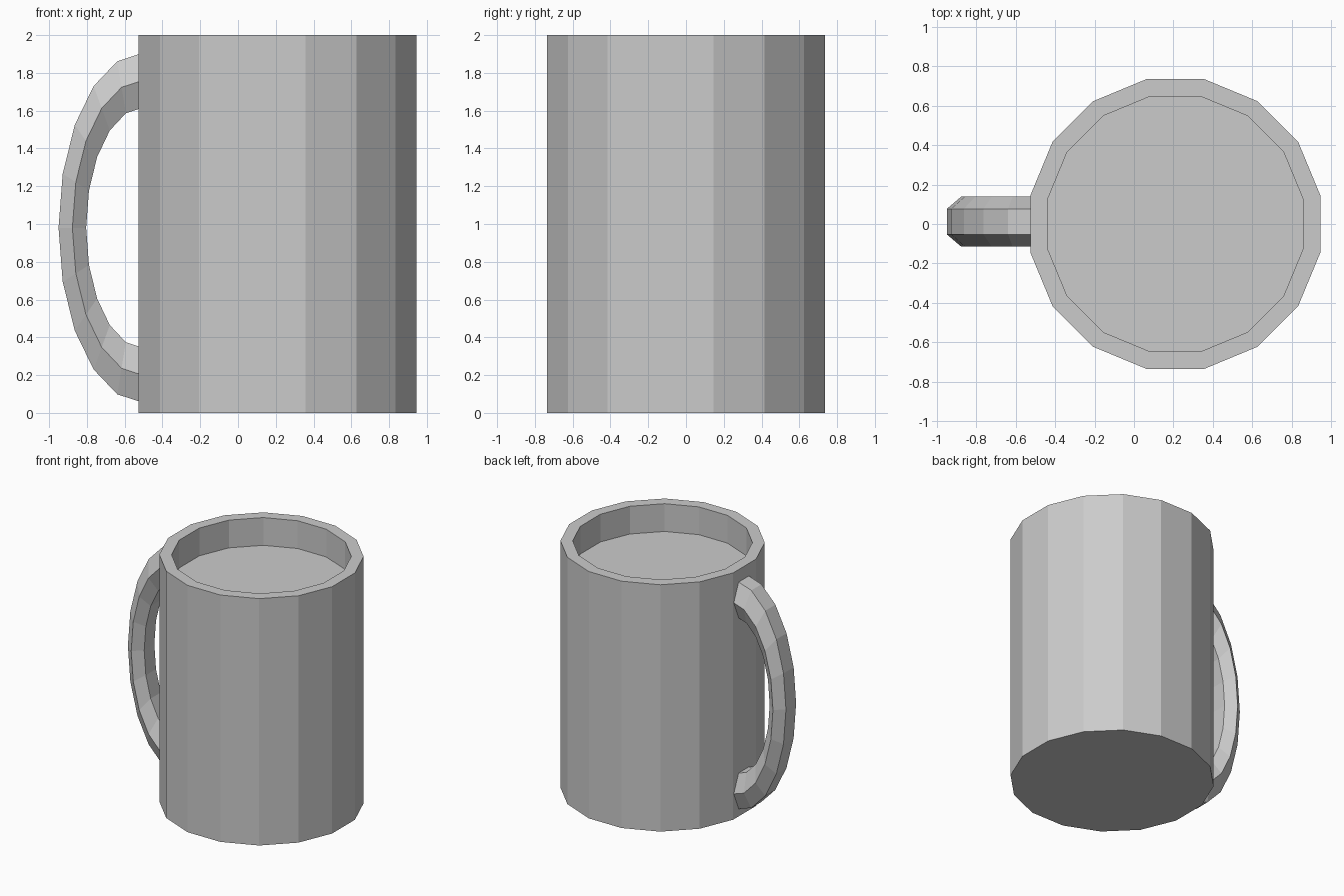
import bpy, bmesh
from math import sin, cos, pi

cube = bpy.data.objects.get("Cube")
if cube:
    bpy.data.objects.remove(cube, do_unlink=True)

grey = bpy.data.materials.new("plain_grey")
grey.use_nodes = True
colour = (0.6, 0.6, 0.6, 1)
grey.diffuse_color = colour
grey.node_tree.nodes["Principled BSDF"].inputs["Base Color"].default_value = colour


def add_object(name, bm):
    bmesh.ops.recalc_face_normals(bm, faces=bm.faces)
    mesh = bpy.data.meshes.new(name)
    bm.to_mesh(mesh)
    bm.free()
    mesh.materials.append(grey)
    obj = bpy.data.objects.new(name, mesh)
    bpy.context.collection.objects.link(obj)
    return obj


def loft(bm, rings, closed):
    """Join consecutive rings of points with quads and cap both ends."""
    loops = [[bm.verts.new(p) for p in ring] for ring in rings]
    for a, b in zip(loops, loops[1:]):
        for i in range(len(a)):
            j = (i + 1) % len(a)
            bm.faces.new((a[i], a[j], b[j], b[i]))
    if closed:
        bm.faces.new(loops[0])
        bm.faces.new(loops[-1])


# Cup: base, outer wall, flat rim, inner wall, filled surface
SIDES = 16
CUP_X = 0.21


def cup_ring(radius, z):
    angles = [(i + 0.5) * 2 * pi / SIDES for i in range(SIDES)]
    return [(CUP_X + radius * cos(a), radius * sin(a), z) for a in angles]


bm = bmesh.new()
profile = [(0.75, 0), (0.75, 2), (0.66, 2), (0.66, 1.775)]
loft(bm, [cup_ring(r, z) for r, z in profile], True)
add_object("cup", bm)

# Handle: hexagonal section swept along half an ellipse, ends set in the wall
STEPS = 10
section = [(1, 0.065), (0, 0.127), (-1, 0.065),
           (-1, -0.065), (0, -0.127), (1, -0.065)]
rings = []
for k in range(STEPS + 1):
    a = -pi / 2 + pi * k / STEPS
    rings.append([(-0.5 - (0.377 + 0.073 * s) * cos(a),
                   0.012 + y,
                   0.98 + (0.782 + 0.145 * s) * sin(a)) for s, y in section])
bm = bmesh.new()
loft(bm, rings, True)
add_object("handle", bm)
